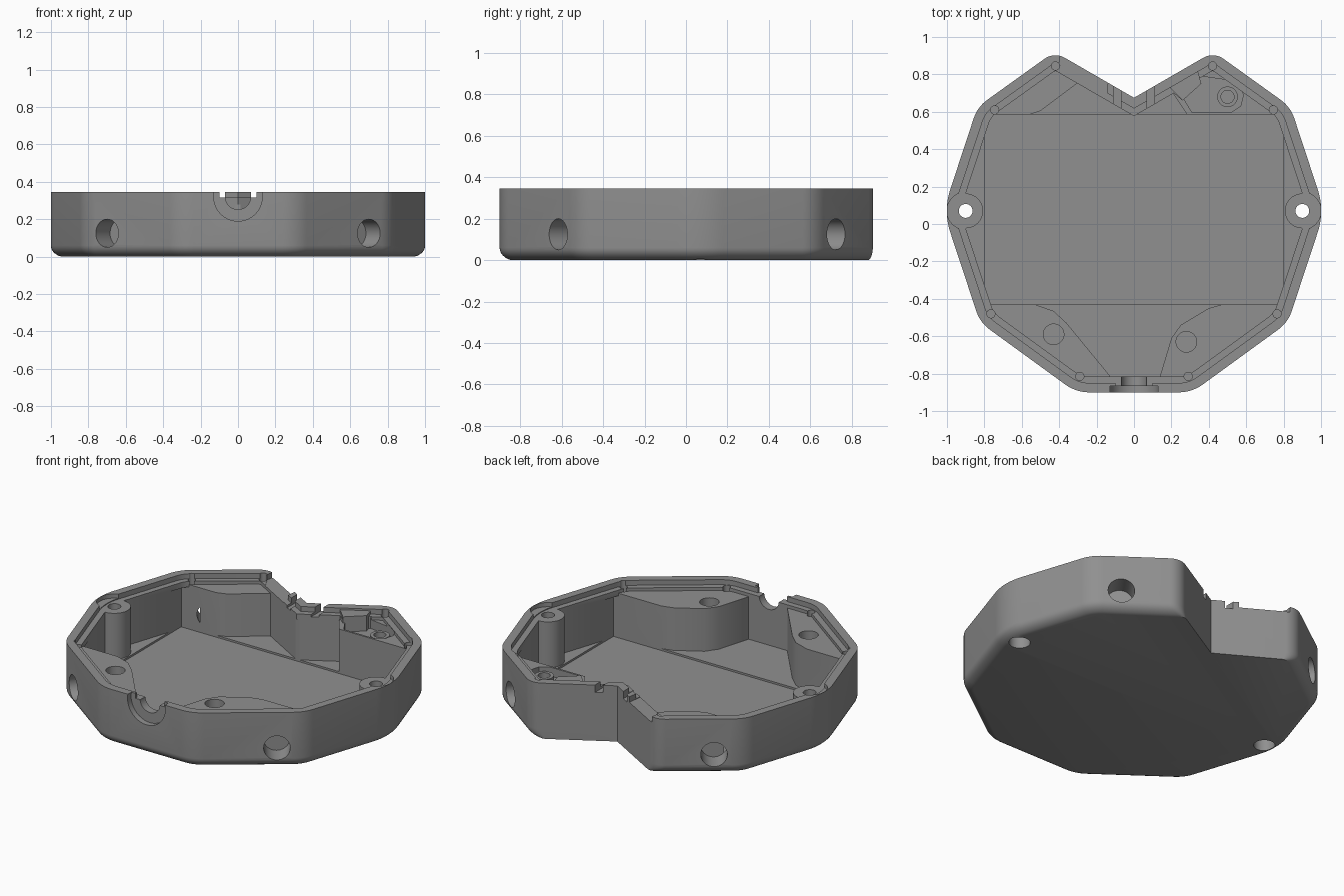
import bpy, bmesh, math
from mathutils import Vector

if "Cube" in bpy.data.objects:
    bpy.data.objects.remove(bpy.data.objects["Cube"])

grey = bpy.data.materials.new("grey_plastic")
grey.diffuse_color = (0.28, 0.28, 0.28, 1)
grey.use_nodes = True
grey.node_tree.nodes["Principled BSDF"].inputs["Base Color"].default_value = grey.diffuse_color

# Sharp outline corners of the right half: x, y, corner radius
HALF = [(0.31, -0.90, 0.22), (0.823, -0.527, 0.2), (1.02, 0.07, 0.36),
        (0.837, 0.626, 0.2), (0.426, 0.921, 0.1)]
OUTLINE = HALF + [(0, 0.675, 0)] + [(-x, y, r) for x, y, r in reversed(HALF)]
V_EDGES = (4, 5)          # the two walls of the rear notch


def outline(d, v_scale=1.0, steps=10):
    """Outline moved inward by d, with rounded corners."""
    n = len(OUTLINE)
    P = [Vector(p[:2]) for p in OUTLINE]
    lines = []
    for i in range(n):
        t = (P[(i + 1) % n] - P[i]).normalized()
        k = d * (v_scale if i in V_EDGES else 1)
        lines.append((P[i] + Vector((-t.y, t.x)) * k, t))
    Q = []
    for i in range(n):
        (a, t), (b, u) = lines[i - 1], lines[i]
        s = (b - a).cross(u) / t.cross(u)
        Q.append(a + t * s)
    pts = []
    for i in range(n):
        r = max(OUTLINE[i][2] - d, 0.012)
        if OUTLINE[i][2] == 0:
            pts.append(tuple(Q[i]))
            continue
        t, u = lines[i - 1][1], lines[i][1]
        turn = math.acos(t.dot(u))
        start = Q[i] - t * r * math.tan(turn / 2)
        centre = start + Vector((-t.y, t.x)) * r
        a0 = math.atan2(-t.x, t.y)
        for k in range(steps + 1):
            a = a0 + turn * k / steps
            pts.append((centre.x + r * math.cos(a), centre.y + r * math.sin(a)))
    return pts


def loft(name, rings):
    """Closed solid through rings of (points, z)."""
    bm = bmesh.new()
    loops = [[bm.verts.new((x, y, z)) for x, y in pts] for pts, z in rings]
    n = len(loops[0])
    bm.faces.new(loops[0])
    bm.faces.new(loops[-1])
    for a, b in zip(loops, loops[1:]):
        for i in range(n):
            bm.faces.new((a[i], a[(i + 1) % n], b[(i + 1) % n], b[i]))
    bmesh.ops.recalc_face_normals(bm, faces=bm.faces)
    me = bpy.data.meshes.new(name)
    bm.to_mesh(me)
    bm.free()
    ob = bpy.data.objects.new(name, me)
    bpy.context.collection.objects.link(ob)
    me.materials.append(grey)
    return ob


def prism(pts, z0, z1):
    return loft("cutter", [(pts, z0), (pts, z1)])


def circle(x, y, r, n=40):
    return [(x + r * math.cos(math.tau * i / n), y + r * math.sin(math.tau * i / n)) for i in range(n)]


def cyl(x, y, r, z0, z1):
    return prism(circle(x, y, r), z0, z1)


def box(x0, x1, y0, y1, z0, z1):
    return prism([(x0, y0), (x1, y0), (x1, y1), (x0, y1)], z0, z1)


def pin(x, y, z, r, direction, back, fwd):
    """Cylinder lying along a horizontal direction."""
    ob = cyl(0, 0, r, -back, fwd)
    ob.rotation_euler = Vector((*direction, 0)).to_track_quat('Z', 'Y').to_euler()
    ob.location = (x, y, z)
    return ob


def boolean(target, tool, op='DIFFERENCE'):
    bpy.context.view_layer.update()
    m = target.modifiers.new("b", 'BOOLEAN')
    m.operation, m.object, m.solver = op, tool, 'EXACT'
    bpy.ops.object.select_all(action='DESELECT')
    bpy.context.view_layer.objects.active = target
    target.select_set(True)
    bpy.ops.object.modifier_apply(modifier="b")
    bpy.data.objects.remove(tool)


# Solid case with rounded bottom edge; the rear notch walls run straight down
rings = []
for k in range(7):
    a = math.radians(20 + 70 * k / 6)
    d = 0.055 * (1 - math.sin(a)) / (1 - math.sin(math.radians(20)))
    z = 0.06 * (1 - math.cos(a) / math.cos(math.radians(20)))
    rings.append((outline(d, 0.0), z))
case = loft("enclosure_base", rings + [(outline(0, 0.0), 0.346)])

# Cavity, leaving the corner platforms, screw posts and support block standing
cavity = prism(outline(0.085), 0.03, 0.45)
boolean(cavity, box(-0.8, 0.8, -0.43, 0.585, 0.018, 0.28), 'UNION')
platforms = [
    [(-0.85, 0.585), (-0.56, 0.585), (-0.5, 0.605), (-0.28, 0.77), (-0.42, 0.87), (-0.79, 0.63)],
    [(0.285, 0.585), (0.85, 0.585), (0.79, 0.63), (0.42, 0.87), (0.2, 0.735), (0.2, 0.71)],
    [(-0.85, -0.43), (-0.53, -0.43), (-0.43, -0.465), (-0.36, -0.53), (-0.13, -0.81),
     (-0.13, -0.87), (-0.31, -0.87), (-0.8, -0.52)],
    [(0.85, -0.43), (0.47, -0.43), (0.4, -0.45), (0.25, -0.54), (0.2, -0.61), (0.14, -0.81),
     (0.14, -0.87), (0.31, -0.87), (0.8, -0.52)],
]
for p in platforms:
    boolean(cavity, prism(p, -0.1, 0.295))
for s in (-1, 1):
    boolean(cavity, cyl(s * 0.9, 0.07, 0.093, -0.1, 0.32))
boolean(cavity, prism([(0.2, 0.71), (0.26, 0.66), (0.36, 0.75), (0.33, 0.85), (0.2, 0.78)], -0.1, 0.335))
boolean(case, cavity)

# Stepped rim, with small round reliefs at its corners
lip = prism(outline(0.05), 0.315, 0.45)
boolean(lip, prism([(0.19, 0.73), (0.26, 0.66), (0.36, 0.75), (0.33, 0.86)], 0.2, 0.335))
boolean(case, lip)
for x, y in ((0.745, 0.61), (0.42, 0.845), (0.765, -0.48), (0.29, -0.815)):
    for s in (-1, 1):
        boolean(case, cyl(s * x, y, 0.022, 0.27, 0.45))

# Screw posts: cleared rim, through hole, counterbore below
for s in (-1, 1):
    x = s * 0.9
    boolean(case, cyl(x, 0.07, 0.1, 0.32, 0.45))
    boolean(case, cyl(x, 0.07, 0.037, -0.1, 0.45))
    boolean(case, cyl(x, 0.07, 0.06, -0.1, 0.08))
    # Blind round holes in the four slanted walls
    boolean(case, pin(s * 0.7, -0.617, 0.125, 0.075, (s * 0.59, -0.81), 0.13, 0.2))
    boolean(case, pin(s * 0.7, 0.724, 0.125, 0.075, (s * 0.585, 0.811), 0.13, 0.2))

# Platform holes
boolean(case, cyl(-0.43, -0.59, 0.055, 0.18, 0.45))
boolean(case, cyl(0.28, -0.63, 0.055, 0.18, 0.45))

# Rear right pocket with a ring boss
pocket = prism([(0.31, 0.597), (0.52, 0.597), (0.57, 0.63), (0.585, 0.69), (0.56, 0.74),
                (0.51, 0.768), (0.36, 0.79), (0.26, 0.68)], 0.24, 0.31)
boolean(pocket, prism([(0.2, 0.71), (0.26, 0.66), (0.36, 0.75), (0.33, 0.85), (0.2, 0.78)], 0.1, 0.335))
boolean(pocket, cyl(0.5, 0.68, 0.055, 0.1, 0.28))
boolean(case, pocket)
boolean(case, cyl(0.5, 0.68, 0.035, 0.15, 0.31))

# Front cable opening: wide outer recess and narrow throat
boolean(case, pin(0, -0.9, 0.32, 0.13, (0, -1), 0.035, 0.1))
boolean(case, pin(0, -0.9, 0.32, 0.068, (0, -1), 0.2, 0.1))
boolean(case, box(-0.1, 0.1, -1.0, -0.8, 0.315, 0.45))

# Rear notch wall: lowered left run and two slots beside the centre
boolean(case, prism([(-0.38, 1.0), (-0.40, 0.86), (-0.36, 0.78), (-0.15, 0.66), (-0.13, 0.85)], 0.312, 0.45))
for s in (-1, 1):
    boolean(case, prism([(s * 0.07, 0.8), (s * 0.07, 0.58), (s * 0.11, 0.58), (s * 0.11, 0.8)], 0.3, 0.45))

bpy.ops.object.select_all(action='DESELECT')
case.select_set(True)
bpy.context.view_layer.objects.active = case
bpy.ops.object.shade_smooth_by_angle(angle=math.radians(25))
